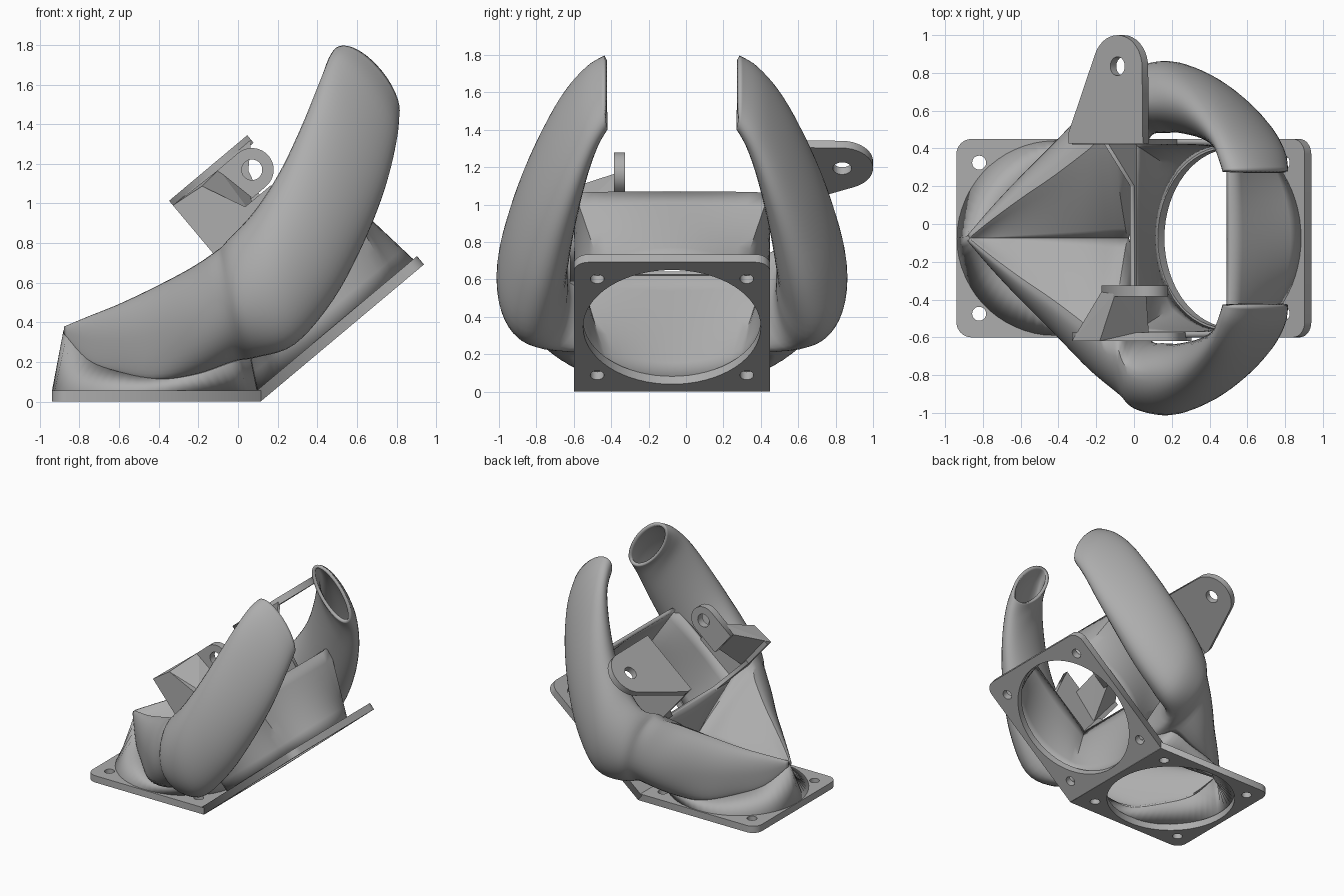
import bpy, bmesh
from math import sin, cos, pi, radians
from mathutils import Vector, Matrix

cube = bpy.data.objects.get("Cube")
if cube:
    bpy.data.objects.remove(cube)

grey = bpy.data.materials.new("plain grey")
grey.use_nodes = True
COL = (0.42, 0.42, 0.42, 1)
grey.diffuse_color = COL
grey.node_tree.nodes["Principled BSDF"].inputs["Base Color"].default_value = COL

YC = -0.075                                   # mirror plane of the ducts
TILT = radians(40)
U = Vector((cos(TILT), 0, sin(TILT)))         # along the tilted plate
N = Vector((-sin(TILT), 0, cos(TILT)))        # out of the tilted plate
Y = Vector((0, 1, 0))


def frame(a, b, c):
    return Matrix((a, b, c)).transposed().to_4x4()


FLAT = Matrix.Identity(4)
TILTED = frame(U, Y, N)
SIDE = frame(U, N, -Y)
END = frame(Y, N, U)


def finish(ob, smooth=False):
    ob.data.materials.clear()
    ob.data.materials.append(grey)
    bpy.ops.object.select_all(action='DESELECT')
    ob.select_set(True)
    bpy.context.view_layer.objects.active = ob
    if smooth:
        bpy.ops.object.shade_smooth_by_angle(angle=radians(40))


def arc(cx, cy, r, a0, a1, n=16):
    return [(cx + r * cos(radians(a0 + (a1 - a0) * i / n)),
             cy + r * sin(radians(a0 + (a1 - a0) * i / n))) for i in range(n + 1)]


def circle(cx, cy, r, n=32):
    return arc(cx, cy, r, 0, 360, n)[:-1]


def plate(name, loops, mat, lo, hi):
    """Flat sheet: first loop is the outline, the others are holes."""
    cu = bpy.data.curves.new(name, 'CURVE')
    cu.dimensions = '2D'
    cu.fill_mode = 'BOTH'
    cu.extrude = (hi - lo) / 2
    for loop in loops:
        sp = cu.splines.new('POLY')
        sp.points.add(len(loop) - 1)
        for p, co in zip(sp.points, loop):
            p.co = (co[0], co[1], 0, 1)
        sp.use_cyclic_u = True
    ob = bpy.data.objects.new(name, cu)
    bpy.context.collection.objects.link(ob)
    ob.matrix_world = mat @ Matrix.Translation((0, 0, (lo + hi) / 2))
    bpy.ops.object.select_all(action='DESELECT')
    ob.select_set(True)
    bpy.context.view_layer.objects.active = ob
    bpy.ops.object.convert(target='MESH')
    finish(bpy.context.view_layer.objects.active)


def mesh_object(name, bm, thickness=0, smooth=True):
    bmesh.ops.recalc_face_normals(bm, faces=bm.faces)
    me = bpy.data.meshes.new(name)
    bm.to_mesh(me)
    bm.free()
    ob = bpy.data.objects.new(name, me)
    bpy.context.collection.objects.link(ob)
    finish(ob, smooth)
    if thickness:
        mod = ob.modifiers.new("wall", 'SOLIDIFY')
        mod.thickness = thickness
        mod.offset = 0


def loft(name, rings, thickness, skip=lambda i, j: False):
    bm = bmesh.new()
    vs = [[bm.verts.new(p) for p in r] for r in rings]
    n = len(vs[0])
    for i in range(len(vs) - 1):
        for j in range(n):
            if not skip(i, j):
                k = (j + 1) % n
                bm.faces.new((vs[i][j], vs[i][k], vs[i + 1][k], vs[i + 1][j]))
    bmesh.ops.delete(bm, geom=[v for v in bm.verts if not v.link_faces], context='VERTS')
    mesh_object(name, bm, thickness)


# Two fan plates, rounded on the far side, each with a fan opening and screw holes
def fan_plate(name, mat, near, far, centre, lo, hi):
    s = 1 if far > near else -1
    r, h = 0.08, 0.525
    corner = [(far - s * r + s * x, YC + h - r + y) for x, y in arc(0, 0, r, 90, 0, 8)]
    outline = [(near, YC + h)] + corner
    outline += [(x, 2 * YC - y) for x, y in reversed(outline)]
    holes = [circle(centre, YC, 0.475, 64)]
    holes += [circle(centre + a, YC + b, 0.037, 20) for a in (-0.4, 0.4) for b in (-0.4, 0.4)]
    plate(name, [outline] + holes, mat, lo, hi)


fan_plate("base_plate", FLAT, 0.115, -0.94, -0.42, 0, 0.055)
fan_plate("tilted_plate", TILTED, 0.09, 1.164, 0.624, -0.073, -0.018)

# Straight duct from the round tilted opening to a rectangular mouth
duct = []
for t in [i / 6 for i in range(7)]:
    ring = []
    for a in [2 * pi * i / 64 for i in range(64)]:
        m = max(abs(cos(a)), abs(sin(a)))
        start = Vector((0.624 + 0.502 * cos(a), YC + 0.502 * sin(a), -0.03))
        end = Vector((0.733 + 0.332 * cos(a) / m, YC + 0.51 * sin(a) / m, 0.49))
        ring.append(TILTED @ start.lerp(end, t))
    duct.append(ring)
loft("straight_duct", duct, 0.03)

# Curved arms: top x, top z, bottom x, bottom z, inner, outer, lean,
# crest place, bottom place, inner height, flatness
SECTIONS = [
    (-.87, .37, -.87, .35, 0, .01, 0, .68, .9, 0, 1),
    (-.75, .42, -.75, .21, 0, .15, 0, .68, .93, .3, 1),
    (-.60, .48, -.60, .15, 0, .31, 0, .68, .9, .2, 1),
    (-.42, .565, -.42, .12, 0, .49, 0, .68, .9, .05, 1),
    (-.24, .66, -.21, .15, 0, .69, 0, .68, .72, -.2, 1),
    (-.11, .745, -.02, .215, 0, .82, 0, .71, .6, -.55, 1),
    (-.05, .80, .09, .235, .50, .895, 0, .42, .35, -.2, .5),
    (.09, .95, .28, .30, .57, .925, 0, .44, .5, 0, 0),
    (.22, 1.15, .47, .52, .55, .87, 0, .5, .5, 0, 0),
    (.33, 1.38, .62, .80, .50, .77, 0, .5, .5, 0, 0),
    (.42, 1.60, .73, 1.08, .44, .63, .02, .5, .5, 0, 0),
    (.47, 1.725, .78, 1.30, .39, .48, .07, .5, .5, 0, 0),
    (.50, 1.775, .785, 1.42, .355, .355, .10, .5, .5, 0, 0)]
STEPS, SIDES = 5, 40
OPEN = 5 * STEPS                              # arms stay open to the collar up to here


def spline(rows, steps):
    rows = [Vector(r) for r in rows]
    out = []
    for i in range(len(rows) - 1):
        p0, p1, p2, p3 = rows[max(i - 1, 0)], rows[i], rows[i + 1], rows[min(i + 2, len(rows) - 1)]
        for s in range(steps):
            t = s / steps
            out.append(p1 + (p2 - p0) * (t / 2) + (2 * p0 - 5 * p1 + 4 * p2 - p3) * (t * t / 2)
                       + (3 * p1 - p0 - 3 * p2 + p3) * (t ** 3 / 2))
    return out + [rows[-1]]


def arm_ring(row, sign):
    tx, tz, bx, bz, din, dout, lean, crest, base, height, flat = row
    din = max(din, 0)
    mid = Vector((tx + bx, 0, tz + bz)) / 2
    half = Vector((tx - bx, 0, tz - bz)) / 2
    ring = []
    for j in range(SIDES):
        a = 2 * pi * j / SIDES
        c, s = cos(a), sin(a)
        dc = din + (dout - din) * (crest if c > 0 else base)
        if s < 0 and c >= 0:                  # inner upper side, straight near the valley
            t = (2 * pi - a) / (pi / 2)
            c, s = c + (1 - t - c) * flat, s + (-t - s) * flat
        d = dc + s * ((dout - dc) if s > 0 else (dc - din))
        v = half * (c + height * max(-s, 0) * (1 - abs(c))) + mid + U * (lean * s)
        ring.append((v.x, YC + sign * d, v.z))
    return ring


def open_below(i, j):
    return i < OPEN and SIDES // 2 <= j < SIDES * 3 // 4


path = spline(SECTIONS, STEPS)
for name, sign in (("front_arm", -1), ("back_arm", 1)):
    loft(name, [arm_ring(r, sign) for r in path], 0.025, open_below)

# Collar from the round base opening up to the lower edges of both arms
rim = [arm_ring(r, 1)[SIDES // 2] for r in path[:OPEN + 1]]
last = Vector(rim[-1])
rim += [last.lerp(Vector((0.06, YC, 0.26)), i / STEPS) for i in range(1, STEPS + 1)]
foot = [(x, y, 0.045) for x, y in arc(-0.42, YC, 0.508, 180, 0, len(rim) - 1)]


def mirrored(half):
    return list(half) + [(p[0], 2 * YC - p[1], p[2]) for p in half[-2:0:-1]]


loft("base_collar", [mirrored(foot), mirrored(rim)], 0.025)

# Notched end wall and the two side walls above the duct mouth
plate("end_wall", [[(-.6, .47), (-.6, .73), (-.35, .49), (.2, .49), (.45, .73), (.45, .47)]],
      END, 0.385, 0.415)
plate("back_side_wall", [[(.385, .42), (.385, .97), (.9, .97), (.79, .86), (.72, .6), (.7, .42)]],
      SIDE, -0.45, -0.42)
plate("front_side_wall", [[(.385, .42), (.385, .97), (.56, .95), (.66, .73), (.83, .73), (.75, .42)]],
      SIDE, 0.575, 0.62)

# Mounting tongue with a bolt hole
plate("mounting_tongue",
      [[(.385, .425), (.385, .48)] + arc(.725, .83, .17, 156, 0) + [(.9, .425)],
       circle(.725, .835, .05)], TILTED, 0.95, 1.0)

# Mounting lug with a bolt hole, held by a tapered block
plate("mounting_lug", [[(.58, .74), (.58, .96)] + arc(.806, .851, .11, 90, -90),
                       circle(.806, .851, .052)], SIDE, 0.325, 0.385)
bm = bmesh.new()
for y, pts in ((-.62, [(.385, .62), (.385, .97), (.56, .95), (.66, .66)]),
               (-.36, [(.58, .76), (.58, .96), (.68, .96), (.72, .76)])):
    for u, n in pts:
        bm.verts.new(TILTED @ Vector((u, y, n)))
bmesh.ops.convex_hull(bm, input=bm.verts)
mesh_object("lug_block", bm, 0, False)
